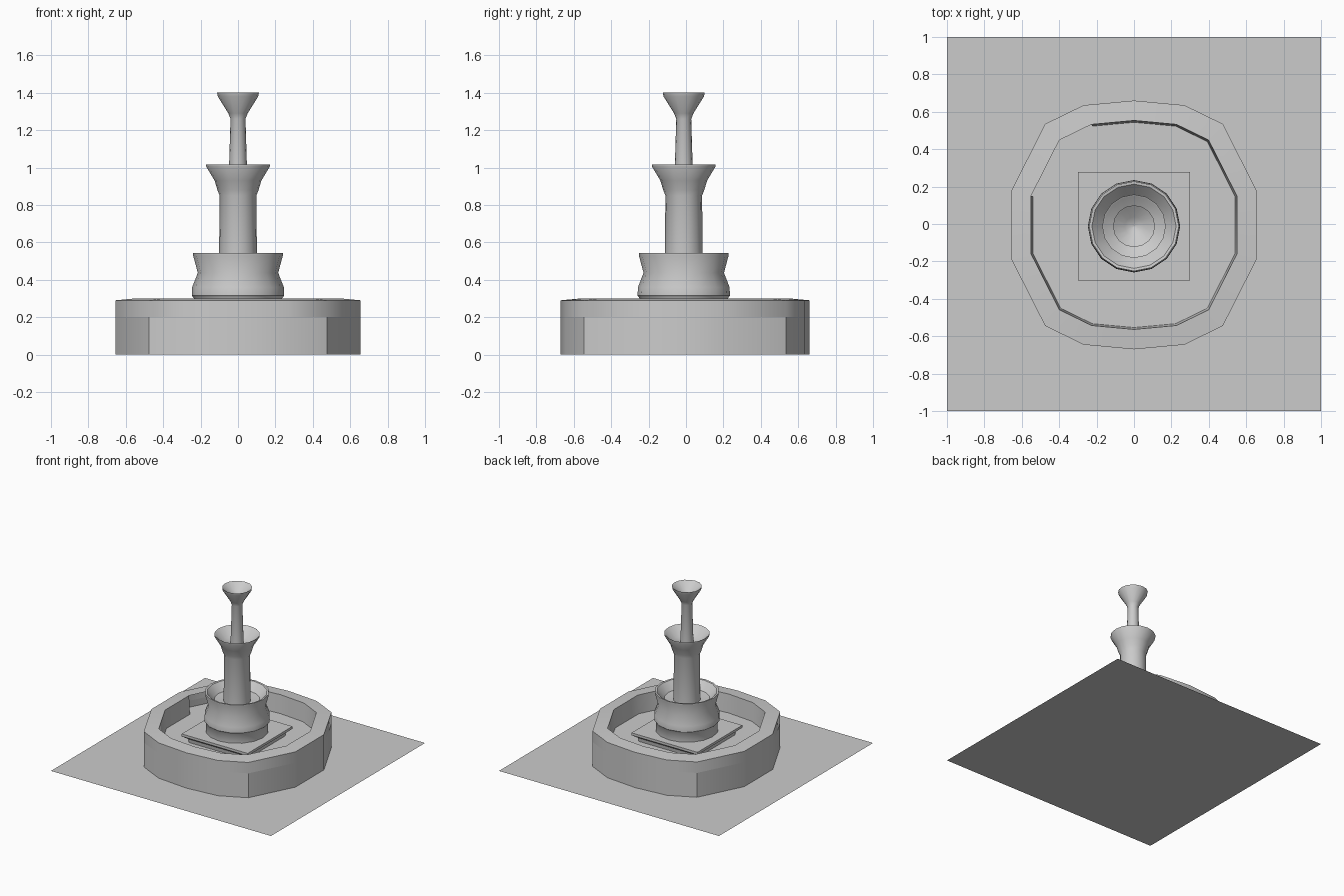
import bpy, bmesh, math

if "Cube" in bpy.data.objects:
    bpy.data.objects.remove(bpy.data.objects["Cube"])

CY = -0.012  # the fountain sits slightly in front of centre


def finish(name, bm, angle=None):
    me = bpy.data.meshes.new(name)
    bm.to_mesh(me)
    bm.free()
    ob = bpy.data.objects.new(name, me)
    bpy.context.collection.objects.link(ob)
    if angle:
        bpy.ops.object.select_all(action='DESELECT')
        ob.select_set(True)
        bpy.context.view_layer.objects.active = ob
        bpy.ops.object.shade_smooth_by_angle(angle=math.radians(angle))
    return ob


def loft(name, loops, skip=None, cap_top=False, angle=None):
    """Join matching closed loops; skip(level, segment) leaves faces out."""
    bm = bmesh.new()
    rings = [[bm.verts.new(p) for p in lp] for lp in loops]
    n = len(loops[0])
    for k in range(len(rings) - 1):
        a, b = rings[k], rings[k + 1]
        for i in range(n):
            j = (i + 1) % n
            if not (skip and skip(k, i)):
                bm.faces.new((a[i], a[j], b[j], b[i]))
    if cap_top:
        bm.faces.new(rings[-1])
    return finish(name, bm, angle)


def lathe(name, profile, sides=16):
    """Turned part from (radius, height) points."""
    loops = [[(max(r, 0.001) * math.cos(math.tau * i / sides),
               CY + max(r, 0.001) * math.sin(math.tau * i / sides), z)
              for i in range(sides)] for r, z in profile]
    return loft(name, loops, cap_top=True, angle=40)


# Ground slab (a single sheet)
bm = bmesh.new()
bmesh.ops.create_grid(bm, x_segments=1, y_segments=1, size=1)
finish("paving", bm)

# Basin outline, one quarter mirrored to fourteen corners
right = [(0.27, -0.64), (0.475, -0.54), (0.655, -0.185),
         (0.655, 0.185), (0.475, 0.54), (0.27, 0.64)]
outline = [(0, -0.665)] + right + [(0, 0.665)] + [(-x, y) for x, y in reversed(right)]


def outline_at(s, z):
    return [(x * s, y * s - 0.005, z) for x, y in outline]


# Basin wall, with sharper facets below the upper band
loft("basin_wall", [outline_at(1, 0), outline_at(1, 0.2)], angle=30)

# Rim: upper band, top and inner wall, which is open at the back left
loft("basin_rim",
     [outline_at(1, 0.2), outline_at(1, 0.29), outline_at(0.84, 0.30), outline_at(0.825, 0.15)],
     skip=lambda k, i: k == 2 and i in (8, 9), angle=50)

# Basin floor
bm = bmesh.new()
bm.faces.new([bm.verts.new(p) for p in outline_at(0.99, 0.15)])
finish("basin_floor", bm)


# Square plinth with an undercut edge
def square(h, z):
    return [(sx * h, CY + sy * h * 0.97, z) for sx, sy in ((-1, -1), (1, -1), (1, 1), (-1, 1))]


loft("plinth", [square(0.26, 0.15), square(0.265, 0.18), square(0.3, 0.205), square(0.3, 0.225)],
     cap_top=True)

# Three stacked bowls
lathe("lower_bowl", [(0.235, 0.22), (0.235, 0.30), (0.247, 0.315), (0.245, 0.36), (0.215, 0.437),
                     (0.24, 0.53), (0.24, 0.542), (0.225, 0.54), (0.17, 0.48), (0, 0.46)])
lathe("middle_bowl", [(0.102, 0.46), (0.098, 0.85), (0.11, 0.88), (0.125, 0.93), (0.17, 1.005),
                      (0.17, 1.015), (0.16, 1.01), (0.10, 0.95), (0, 0.93)])
lathe("upper_bowl", [(0.05, 0.93), (0.04, 1.26), (0.052, 1.29), (0.108, 1.38), (0.112, 1.40),
                     (0.104, 1.395), (0.05, 1.35), (0, 1.33)])
